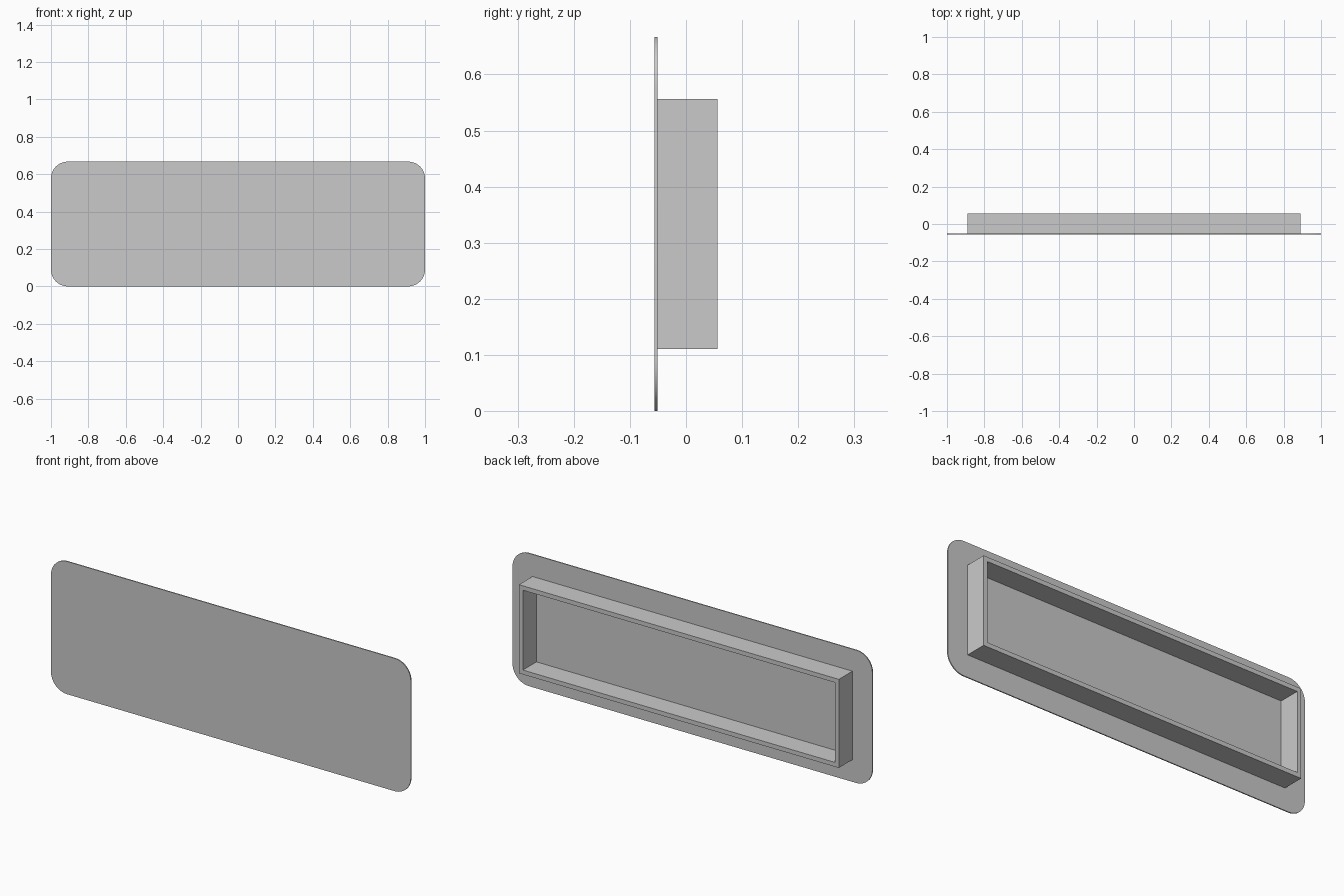
import bpy
import bmesh
import math

WIDTH, HEIGHT = 2.0, 0.667      # face plate
RADIUS, CORNER_STEPS = 0.09, 12
MARGIN, WALL = 0.111, 0.022     # rim offset from plate edge, rim wall thickness
FRONT, SEAT, BACK = -0.0565, -0.051, 0.0565

old = bpy.data.objects.get("Cube")
if old:
    bpy.data.objects.remove(old, do_unlink=True)

grey = bpy.data.materials.new("plain_grey")
grey.use_nodes = True
colour = (0.59, 0.59, 0.59, 1)
grey.diffuse_color = colour
grey.node_tree.nodes["Principled BSDF"].inputs["Base Color"].default_value = colour


def outline(margin, radius=0.0):
    """Rectangle in x, z inside the plate edge, with optional round corners."""
    half_x, half_z = WIDTH / 2 - margin, HEIGHT / 2 - margin
    points = []
    for i, (sx, sz) in enumerate([(1, 1), (-1, 1), (-1, -1), (1, -1)]):
        cx, cz = sx * (half_x - radius), sz * (half_z - radius)
        steps = CORNER_STEPS if radius else 0
        for k in range(steps + 1):
            a = math.pi / 2 * (i + k / max(steps, 1))
            points.append((cx + radius * math.cos(a),
                           HEIGHT / 2 + cz + radius * math.sin(a)))
    return points


def extruded(name, y0, y1, outer, inner=None):
    """Extrude an outline from y0 to y1; an inner outline makes it an open frame."""
    bm = bmesh.new()
    rings = [[[bm.verts.new((x, y, z)) for x, z in points] for y in (y0, y1)]
             for points in (outer, inner) if points]
    pairs = list(rings)
    if inner:
        pairs += list(zip(*rings))
    else:
        for cap in rings[0]:
            bm.faces.new(cap)
    for a, b in pairs:
        for i in range(len(a)):
            bm.faces.new((a[i - 1], a[i], b[i], b[i - 1]))
    bmesh.ops.recalc_face_normals(bm, faces=bm.faces[:])
    mesh = bpy.data.meshes.new(name)
    bm.to_mesh(mesh)
    bm.free()
    mesh.materials.append(grey)
    obj = bpy.data.objects.new(name, mesh)
    bpy.context.collection.objects.link(obj)
    return obj


# Thin rounded face plate
plate = extruded("face_plate", FRONT, SEAT, outline(0, RADIUS))
bpy.context.view_layer.objects.active = plate
plate.select_set(True)
bpy.ops.object.shade_smooth_by_angle(angle=math.radians(30))

# Open rectangular rim standing off the back
extruded("back_rim", SEAT, BACK, outline(MARGIN), outline(MARGIN + WALL))
